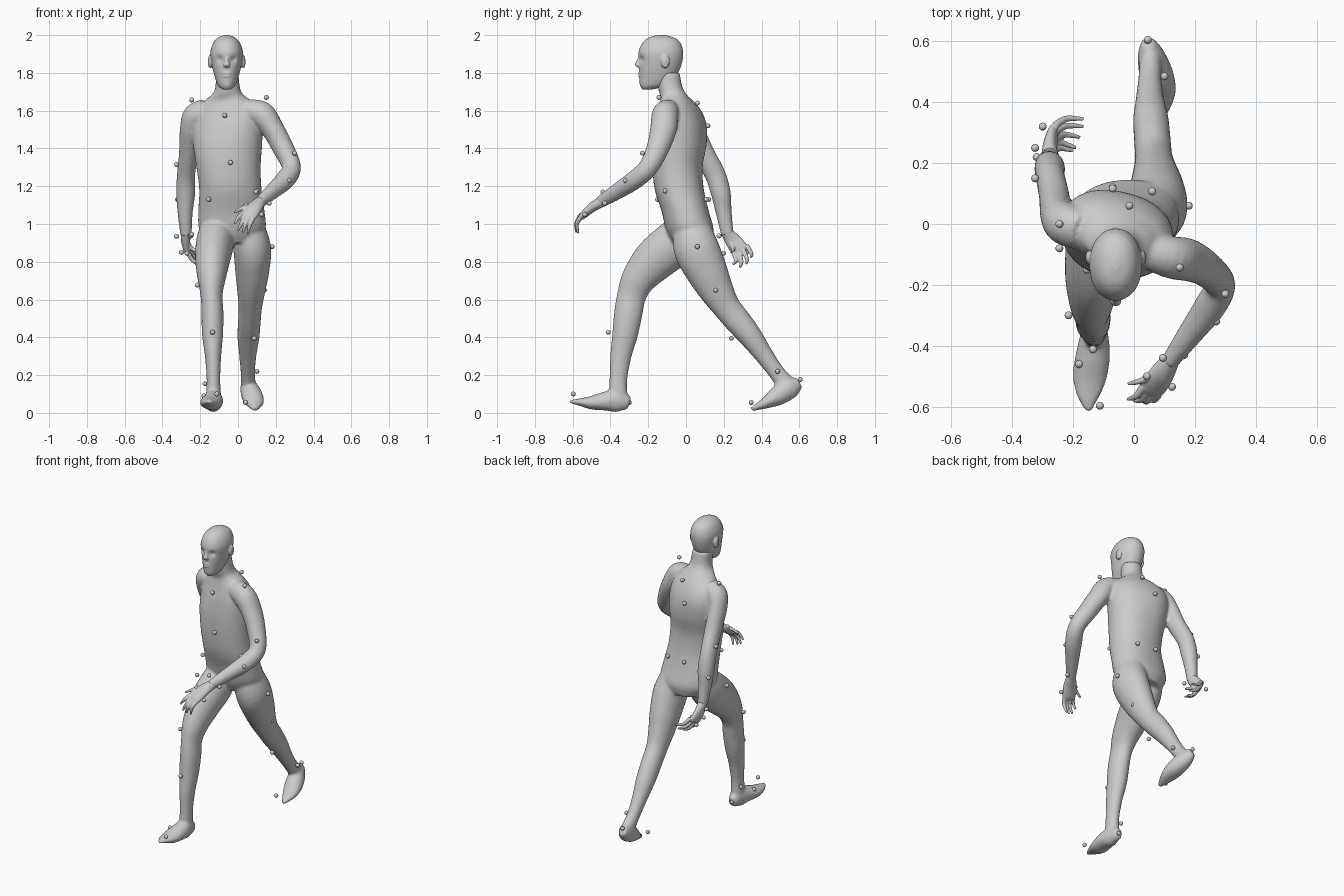
import bpy, bmesh, math
from mathutils import Vector, Matrix


def spline(rings, steps):
    # Catmull-Rom through (x, y, z, rx, ry, twist) rings
    r = [Vector(tuple(k) + (0,) * (6 - len(k))) for k in rings]
    p = [r[0]] + r + [r[-1]]
    out = []
    for i in range(1, len(p) - 2):
        a, b, c, d = p[i - 1:i + 3]
        for s in range(steps):
            t = s / steps
            out.append(0.5 * (2 * b + (c - a) * t + (2 * a - 5 * b + 4 * c - d) * t ** 2
                              + (3 * b - a - 3 * c + d) * t ** 3))
    return out + [r[-1]]


def loft(bm, rings, flat=False, n=28, steps=5, power=1.0):
    path = spline(rings, steps)
    loops = []
    for i, k in enumerate(path):
        c = Vector(k[:3])
        u, v = Vector((1, 0, 0)), Vector((0, 1, 0))
        if flat:
            rot = Matrix.Rotation(math.radians(k[5]), 3, 'Z')
            u, v = rot @ u, rot @ v
        else:
            t = Vector(path[min(i + 1, len(path) - 1)][:3]) - Vector(path[max(i - 1, 0)][:3])
            t.normalize()
            u = (u - t * u.dot(t)).normalized()
            v = t.cross(u)
        ring = []
        for j in range(n):
            a = 2 * math.pi * j / n
            ca, sa = math.cos(a), math.sin(a)
            ca = math.copysign(abs(ca) ** power, ca)
            sa = math.copysign(abs(sa) ** power, sa)
            ring.append(bm.verts.new(c + u * ca * k[3] + v * sa * k[4]))
        loops.append(ring)
    for a, b in zip(loops, loops[1:]):
        for j in range(n):
            bm.faces.new((a[j], a[(j + 1) % n], b[(j + 1) % n], b[j]))
    bm.faces.new(loops[0][::-1])
    bm.faces.new(loops[-1])


def ball(bm, c, s, seg=16):
    m = Matrix.Translation(c) @ Matrix.Diagonal((*s, 1))
    bmesh.ops.create_uvsphere(bm, u_segments=seg, v_segments=seg // 2, radius=1, matrix=m)


def finish(bm, name, voxel=None, smooth=3):
    bmesh.ops.recalc_face_normals(bm, faces=bm.faces[:])
    for f in bm.faces:
        f.smooth = True
    me = bpy.data.meshes.new(name)
    bm.to_mesh(me)
    bm.free()
    ob = bpy.data.objects.new(name, me)
    bpy.context.collection.objects.link(ob)
    if voxel:
        m = ob.modifiers.new("skin", 'REMESH')
        m.mode, m.voxel_size, m.use_smooth_shade = 'VOXEL', voxel, True
        m = ob.modifiers.new("soften", 'SMOOTH')
        m.factor, m.iterations = 0.5, smooth
    return ob


# body: torso, arms, legs and feet fused into one skin
bm = bmesh.new()
loft(bm, [(-.03, .03, .90, .12, .10, 5), (-.03, .02, .97, .175, .125, 5), (-.035, -.005, 1.07, .175, .125, 2),
          (-.04, -.035, 1.18, .165, .13, 0), (-.05, -.045, 1.30, .17, .132, -5), (-.055, -.035, 1.42, .183, .14, -12),
          (-.055, -.03, 1.52, .188, .13, -18), (-.055, -.035, 1.60, .17, .105, -18), (-.055, -.05, 1.655, .12, .08, -15),
          (-.055, -.07, 1.69, .078, .07, 0), (-.055, -.085, 1.73, .064, .064, 0), (-.058, -.095, 1.80, .06, .062, 0)],
     flat=True, n=40, power=.9)
# forward arm, rear arm
loft(bm, [(.05, -.09, 1.60, .06, .06), (.125, -.11, 1.58, .07, .07), (.185, -.12, 1.50, .06, .07),
          (.24, -.15, 1.40, .056, .06), (.283, -.20, 1.30, .05, .052), (.25, -.27, 1.235, .052, .05),
          (.185, -.36, 1.175, .041, .043), (.115, -.455, 1.115, .028, .032)])
loft(bm, [(-.17, -.02, 1.60, .06, .07), (-.225, 0, 1.57, .068, .07), (-.255, .03, 1.50, .053, .065),
          (-.262, .09, 1.38, .05, .058), (-.275, .155, 1.26, .048, .055), (-.277, .185, 1.16, .05, .052),
          (-.28, .20, 1.06, .04, .042), (-.275, .22, .94, .03, .033)])
# forward leg, rear leg
loft(bm, [(-.11, 0, .98, .09, .10), (-.122, -.06, .90, .10, .12), (-.135, -.165, .81, .092, .115),
          (-.14, -.25, .71, .074, .092), (-.14, -.288, .62, .058, .077), (-.135, -.305, .53, .058, .075),
          (-.135, -.322, .42, .056, .068), (-.132, -.345, .30, .043, .056), (-.13, -.358, .18, .036, .047),
          (-.13, -.36, .09, .04, .05)])
loft(bm, [(.05, .03, .98, .09, .10), (.075, .055, .87, .10, .12), (.075, .11, .75, .09, .11),
          (.07, .16, .65, .075, .092), (.065, .215, .56, .062, .074), (.06, .28, .48, .06, .07),
          (.055, .345, .40, .058, .062), (.052, .41, .31, .046, .05), (.052, .475, .22, .038, .043),
          (.055, .53, .15, .038, .05)])
# feet
loft(bm, [(-.13, -.30, .05, .028, .032), (-.13, -.36, .066, .045, .062), (-.135, -.43, .062, .056, .05),
          (-.145, -.50, .054, .056, .036), (-.15, -.56, .057, .04, .02), (-.15, -.615, .06, .01, .008)])
loft(bm, [(.045, .60, .16, .022, .03), (.055, .555, .135, .044, .055), (.075, .485, .09, .056, .052),
          (.088, .42, .052, .048, .03), (.09, .345, .018, .012, .01)])
finish(bm, "body", .009)

# head with pressed-in eye sockets
hx = -.06
bm = bmesh.new()
loft(bm, [(hx, -.205, 1.712, .022, .025), (hx, -.172, 1.735, .047, .072), (hx, -.148, 1.79, .066, .1),
          (hx, -.135, 1.85, .08, .113), (hx, -.133, 1.91, .086, .118), (hx, -.130, 1.96, .07, .10),
          (hx, -.130, 1.987, .045, .066), (hx, -.130, 2.0, .012, .02)], flat=True, n=64, steps=8, power=.95)
for side in (-1, 1):
    eye = Vector((hx + side * .034, -.235, 1.872))
    for v in bm.verts:
        v.co.y += .016 * math.exp(-(v.co - eye).length_squared / .017 ** 2)
for side in (-1, 1):
    ball(bm, (hx + side * .034, -.215, 1.871), (.013, .012, .011))
    ball(bm, (hx + side * .088, -.11, 1.86), (.012, .024, .036))
# nose and lips
loft(bm, [(hx, -.24, 1.895, .009, .008), (hx, -.25, 1.868, .01, .01), (hx, -.257, 1.842, .018, .014),
          (hx, -.245, 1.828, .014, .008)], flat=True, n=16)
for z in (1.797, 1.783):
    ball(bm, (hx, -.243, z), (.024, .01, .007))
finish(bm, "head", .005, 2)


# hands: palm, four fingers and a thumb
def hand(name, palm, digits, bow):
    bm = bmesh.new()
    loft(bm, palm, steps=4, n=20)
    for a, b in digits:
        a, b = Vector(a), Vector(b)
        m = (a + b) / 2 + Vector(bow)
        loft(bm, [(*a, .013, .013), (*m, .011, .011), (*b, .006, .006)], n=10)
    finish(bm, name, .004, 2)


hand("forward_hand", [(.125, -.44, 1.122, .028, .03), (.09, -.495, 1.09, .042, .026),
                      (.06, -.54, 1.05, .045, .02), (.05, -.555, 1.035, .035, .014)],
     [((.08, -.475, 1.10), (-.02, -.525, 1.06)), ((.03, -.535, 1.06), (-.02, -.575, 1.0)),
      ((.045, -.55, 1.045), (0, -.58, .965)), ((.06, -.56, 1.035), (.025, -.58, .955)),
      ((.08, -.562, 1.03), (.05, -.57, .95))], (0, -.012, .008))
hand("rear_hand", [(-.275, .215, .955, .029, .031), (-.277, .25, .91, .024, .042),
                   (-.268, .283, .865, .02, .048), (-.262, .29, .852, .014, .04)],
     [((-.27, .235, .91), (-.20, .24, .85)), ((-.26, .322, .885), (-.165, .345, .825)),
      ((-.262, .30, .865), (-.165, .32, .79)), ((-.262, .278, .85), (-.178, .285, .772)),
      ((-.262, .255, .842), (-.19, .25, .788))], (-.01, .012, -.01))

# small tracking balls over the body
trunk = [(-.245, 0, 1.657), (.15, -.143, 1.67), (-.07, -.17, 1.575), (-.04, -.19, 1.325), (-.155, -.15, 1.13),
         (.10, -.11, 1.175), (.06, .107, 1.13), (-.07, .12, 1.13), (-.07, .116, 1.52), (-.015, .06, 1.64)]
arms = [(.30, -.23, 1.375), (.27, -.32, 1.23), (.165, -.43, 1.11), (.095, -.44, 1.17), (.125, -.535, 1.05),
        (.043, -.50, 1.10), (-.325, .15, 1.315), (-.32, .22, 1.13), (-.325, .25, .935), (-.30, .32, .85),
        (-.25, .175, .937), (-.27, .20, .845)]
legs = [(.18, .06, .88), (.14, .157, .65), (.085, .24, .395), (.10, .485, .22), (.045, .605, .177),
        (.105, .455, .10), (.04, .345, .055), (-.245, -.08, .945), (-.215, -.30, .677), (-.135, -.412, .427),
        (-.175, -.33, .155), (-.18, -.46, .09), (-.112, -.597, .10), (-.13, -.30, .055)]
for name, group in (("trunk_marker", trunk), ("arm_marker", arms), ("leg_marker", legs)):
    for c in group:
        bm = bmesh.new()
        ball(bm, c, (.013, .013, .013))
        finish(bm, name)
